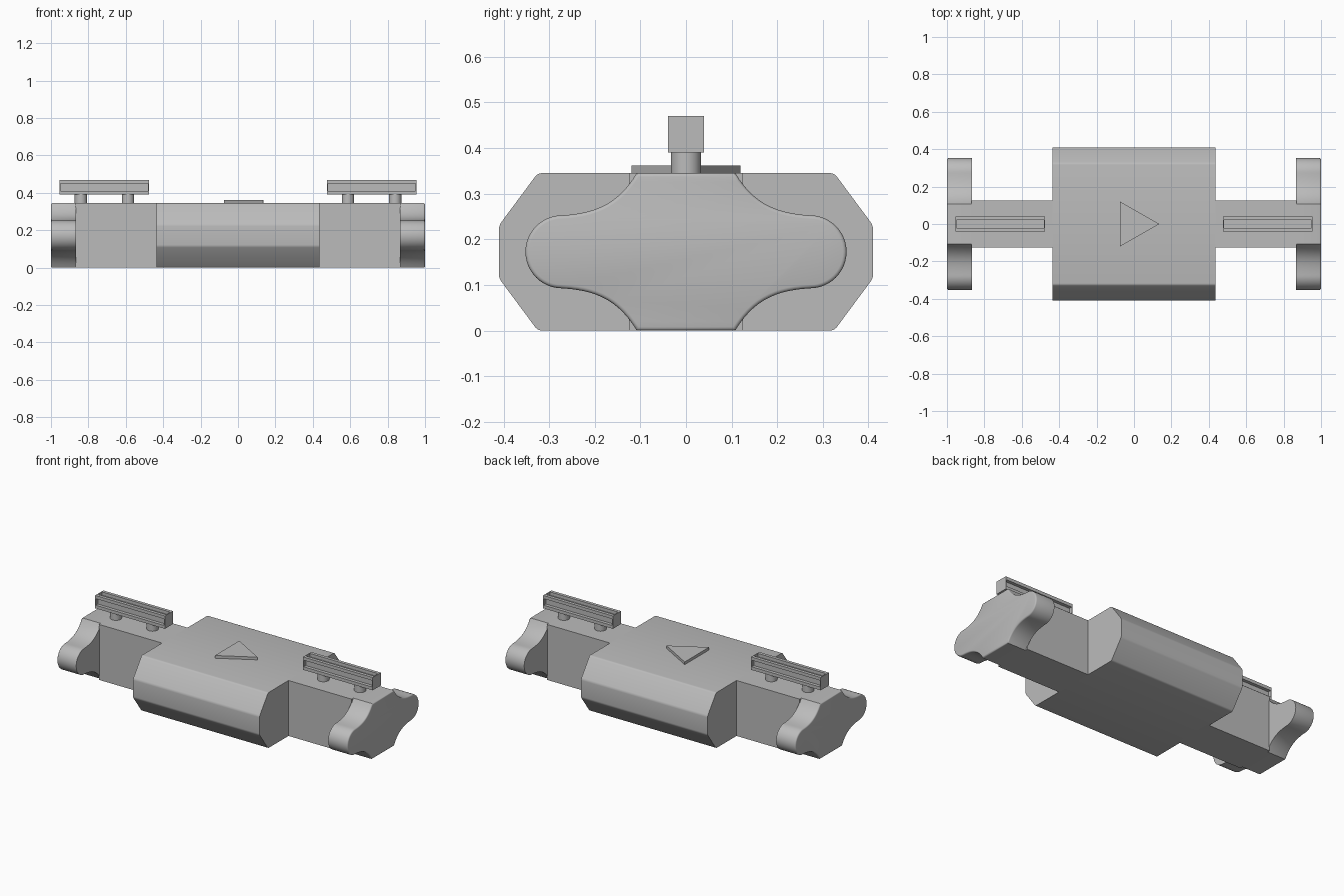
import bpy, bmesh, math
from mathutils import Vector

cube = bpy.data.objects.get("Cube")
if cube:
    bpy.data.objects.remove(cube, do_unlink=True)

grey = bpy.data.materials.new("plain grey")
grey.use_nodes = True
GREY = (0.5, 0.5, 0.5, 1)
grey.diffuse_color = GREY
grey.node_tree.nodes["Principled BSDF"].inputs["Base Color"].default_value = GREY


def finish(name, bm, smooth=None):
    bmesh.ops.recalc_face_normals(bm, faces=bm.faces)
    mesh = bpy.data.meshes.new(name)
    bm.to_mesh(mesh)
    bm.free()
    mesh.materials.append(grey)
    obj = bpy.data.objects.new(name, mesh)
    bpy.context.collection.objects.link(obj)
    if smooth:
        bpy.ops.object.select_all(action='DESELECT')
        obj.select_set(True)
        bpy.context.view_layer.objects.active = obj
        bpy.ops.object.shade_smooth_by_angle(angle=math.radians(smooth))
    return obj


def extrude(points, offset):
    """Solid prism from a closed outline; also returns the far cap."""
    bm = bmesh.new()
    base = bm.faces.new([bm.verts.new(p) for p in points])
    out = bmesh.ops.extrude_face_region(bm, geom=[base], use_keep_orig=True)["geom"]
    bmesh.ops.translate(bm, vec=offset, verts=[g for g in out if isinstance(g, bmesh.types.BMVert)])
    cap = next(g for g in out if isinstance(g, bmesh.types.BMFace))
    bmesh.ops.recalc_face_normals(bm, faces=bm.faces)
    return bm, cap


def box(name, low, high):
    x0, y0, z0 = low
    x1, y1, z1 = high
    bm, _ = extrude([(x0, y0, z0), (x1, y0, z0), (x1, y1, z0), (x0, y1, z0)], (0, 0, z1 - z0))
    return bm


HEIGHT = 0.345
MID = HEIGHT / 2

# Central housing: eight-sided profile with lightly eased long edges
quarter = [(0.41, 0.058), (0.325, MID)]
octagon = (quarter + [(-y, z) for y, z in reversed(quarter)]
           + [(-y, -z) for y, z in quarter] + [(y, -z) for y, z in reversed(quarter)])
bm, _ = extrude([(-0.435, y, MID + z) for y, z in octagon], (0.87, 0, 0))
long_edges = [e for e in bm.edges if abs(e.verts[0].co.x - e.verts[1].co.x) > 0.5]
bmesh.ops.bevel(bm, geom=long_edges, offset=0.008, segments=3, profile=0.5, affect='EDGES')
finish("central_housing", bm, 30)

# Direction marker on the housing top
bm, _ = extrude([(-0.075, -0.12, HEIGHT), (0.135, 0, HEIGHT), (-0.075, 0.12, HEIGHT)], (0, 0, 0.017))
finish("direction_triangle", bm)

# End cap outline: flared shoulders running into round lobes
curve = [Vector(p) for p in ((0.108, MID), (0.15, 0.103), (0.2, 0.085), (0.27, 0.08))]
shoulder = []
for i in range(13):
    t = i / 13
    shoulder.append(curve[0] * (1 - t) ** 3 + curve[1] * 3 * t * (1 - t) ** 2
                    + curve[2] * 3 * t * t * (1 - t) + curve[3] * t ** 3)
lobe = [Vector((0.272 + 0.08 * math.sin(a), 0.08 * math.cos(a)))
        for a in (math.pi * i / 24 for i in range(25))]
half = shoulder + lobe + [Vector((p.x, -p.y)) for p in reversed(shoulder)]
outline = half + [-p for p in half]

for side, label in ((-1, "right"), (1, "left")):
    # Arm
    bm = box("arm", (0.42 * side, -0.125, 0), (0.87 * side, 0.125, HEIGHT))
    finish(label + "_arm", bm)

    # End cap with a narrow eased outer rim
    bm, cap = extrude([(0.867 * side, p.x, MID + p.y) for p in outline], (0.133 * side, 0, 0))
    bmesh.ops.bevel(bm, geom=list(cap.edges), offset=0.008, segments=3, profile=0.5, affect='EDGES')
    finish(label + "_end_cap", bm, 35)

    # Rail with recessed slots on top, front and back
    centre = 0.715 * side
    bm = box("rail", (centre - 0.24, -0.04, 0.39), (centre + 0.24, 0.04, 0.47))
    slots = [f for f in bm.faces if abs(f.normal.y) > 0.9 or f.normal.z > 0.9]
    bmesh.ops.inset_individual(bm, faces=slots, thickness=0.028)
    for face in slots:
        for v in face.verts:
            v.co.x += math.copysign(0.014, v.co.x - centre)
    for face in slots:
        inward = face.normal * -0.02
        new = bmesh.ops.extrude_discrete_faces(bm, faces=[face])["faces"][0]
        bmesh.ops.translate(bm, vec=inward, verts=list(new.verts))
    finish(label + "_rail", bm)

    # Two posts carrying the rail
    for part, x in (("inner", 0.588), ("outer", 0.84)):
        ring = [(x * side + 0.033 * math.cos(a), 0.033 * math.sin(a), HEIGHT - 0.005)
                for a in (math.tau * i / 32 for i in range(32))]
        bm, _ = extrude(ring, (0, 0, 0.052))
        finish(f"{label}_{part}_rail_post", bm, 35)
